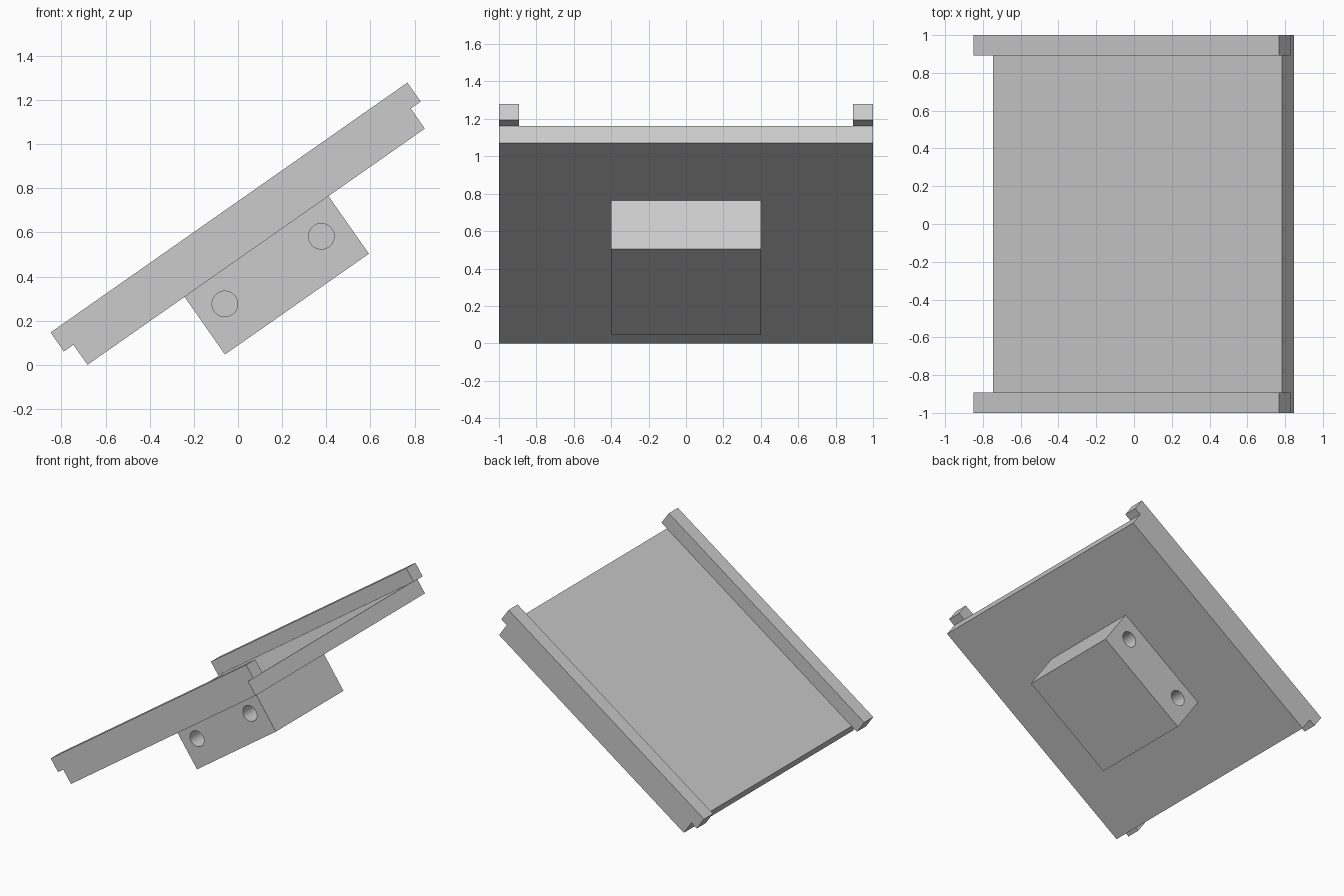
import bpy
import math
from mathutils import Matrix, Vector

default = bpy.data.objects.get("Cube")
if default:
    bpy.data.objects.remove(default, do_unlink=True)

grey = bpy.data.materials.new("plain grey")
grey.use_nodes = True
colour = (0.6, 0.6, 0.6, 1)
grey.diffuse_color = colour
grey.node_tree.nodes["Principled BSDF"].inputs["Base Color"].default_value = colour

# Local frame: x runs up the slope, z is square to the plate underside
SLOPE = Matrix.Translation((-0.682, 0, 0)) @ Matrix.Rotation(math.radians(-35), 4, "Y")


def finish(obj, name):
    obj.name = name
    obj.data.materials.clear()
    obj.data.materials.append(grey)
    return obj


def box(name, low, high):
    low, high = Vector(low), Vector(high)
    bpy.ops.mesh.primitive_cube_add(size=1)
    obj = bpy.context.object
    obj.data.transform(Matrix.Translation((low + high) / 2) @ Matrix.Diagonal((high - low).to_4d()))
    return finish(obj, name)


def combine(target, other, operation):
    mod = target.modifiers.new("combine", "BOOLEAN")
    mod.operation = operation
    mod.solver = "EXACT"
    mod.object = other
    bpy.context.view_layer.objects.active = target
    bpy.ops.object.modifier_apply(modifier=mod.name)
    bpy.data.objects.remove(other, do_unlink=True)


# Sloping plate with a raised, overhanging rail along each side
thick = 0.111
plate = box("railed_plate", (0, -1, 0), (1.866, 1, thick))
for low, high in ((-1, -0.893), (0.893, 1)):
    rail = box("rail", (-0.053, low, thick), (1.921, high, 0.216))
    combine(plate, rail, "UNION")

# Mounting block under the plate, with blind holes in both ends
block = box("mounting_block", (0.537, -0.4, -0.319), (1.333, 0.4, 0))
depth = 0.25
for side in (-1, 1):
    for along in (0.668, 1.202):
        bpy.ops.mesh.primitive_cylinder_add(vertices=48, radius=0.058, depth=2 * depth)
        hole = bpy.context.object
        hole.data.transform(Matrix.Translation((along, side * 0.4, -0.131))
                            @ Matrix.Rotation(math.pi / 2, 4, "X"))
        hole.hide_render = True
        combine(block, finish(hole, "hole_cutter"), "DIFFERENCE")

# Tilt the parts and round off the hole shading
for obj in (plate, block):
    obj.data.transform(SLOPE)
    bpy.ops.object.select_all(action="DESELECT")
    obj.select_set(True)
    bpy.context.view_layer.objects.active = obj
    bpy.ops.object.shade_smooth_by_angle(angle=math.radians(30))
